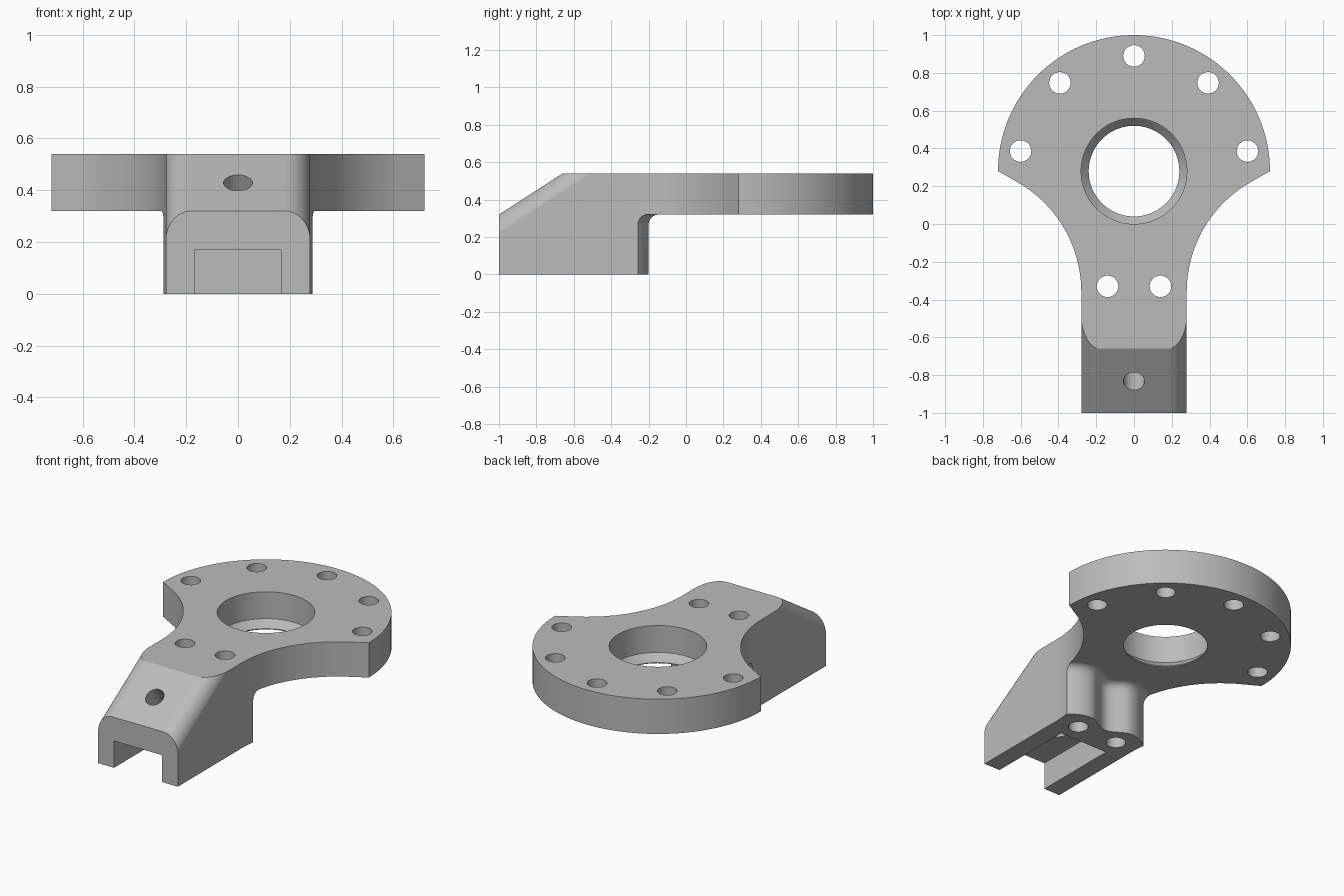
import bpy, bmesh
from math import sin, cos, pi, radians, atan2
from mathutils import Matrix, Vector

cube = bpy.data.objects.get("Cube")
if cube:
    bpy.data.objects.remove(cube)

TOP, UNDER = 0.54, 0.32        # plate faces
HALF = 0.279                   # arm half width
CY, R = 0.28, 0.72             # ring centre and radius

grey = bpy.data.materials.new("machined grey")
grey.use_nodes = True
tone = (0.5, 0.5, 0.5, 1)
grey.diffuse_color = tone
grey.node_tree.nodes["Principled BSDF"].inputs["Base Color"].default_value = tone


def arc(cx, cy, r, a0, a1, n):
    """Points on an arc, angles in degrees."""
    angles = [radians(a0 + (a1 - a0) * i / n) for i in range(n + 1)]
    return [(cx + r * cos(a), cy + r * sin(a)) for a in angles]


def loft(name, layers):
    """Closed solid through matching loops of 3D points."""
    bm = bmesh.new()
    loops = [[bm.verts.new(p) for p in layer] for layer in layers]
    n = len(loops[0])
    for low, high in zip(loops, loops[1:]):
        for i in range(n):
            j = (i + 1) % n
            bm.faces.new((low[i], low[j], high[j], high[i]))
    bm.faces.new(loops[0][::-1])
    bm.faces.new(loops[-1])
    bmesh.ops.recalc_face_normals(bm, faces=bm.faces)
    mesh = bpy.data.meshes.new(name)
    bm.to_mesh(mesh)
    bm.free()
    mesh.materials.append(grey)
    obj = bpy.data.objects.new(name, mesh)
    bpy.context.collection.objects.link(obj)
    return obj


def prism(name, outline, z0, z1):
    return loft(name, [[(x, y, z) for x, y in outline] for z in (z0, z1)])


def turned(name, x, y, rings, n=48):
    """Turned solid from (radius, z) rings."""
    return loft(name, [[(px, py, z) for px, py in arc(x, y, r, 0, 360 - 360 / n, n - 1)]
                       for r, z in rings])


def cut(target, cutter):
    cutter.hide_render = True
    mod = target.modifiers.new("cut", "BOOLEAN")
    mod.operation = "DIFFERENCE"
    mod.solver = "EXACT"
    mod.object = cutter
    bpy.context.view_layer.objects.active = target
    bpy.ops.object.modifier_apply(modifier=mod.name)
    bpy.data.objects.remove(cutter)


# Body: half ring, short straight shoulders, concave flanks, straight arm
waist, flank = -0.36, 0.669
right = arc(HALF + flank, waist, flank, 180, 120, 24)
left = [(-x, y) for x, y in reversed(right)]
ring = arc(0, CY, R, 0, 180, 72)
body = prism("bracket_body", [(HALF, -1)] + right + ring + left + [(-HALF, -1)], 0, TOP)

# Undercut behind the foot: two rounded bosses with a filleted top edge
def back_edge(x):
    a = abs(x)
    if a > 0.15:
        return -0.20 - 0.06 * min((a - 0.15) / 0.14, 1) ** 2
    return -0.23 - 0.03 * cos(pi * a / 0.15)

xs = [-1] + [-0.29 + 0.58 * i / 40 for i in range(41)] + [1]
fillet = 0.055
steps = [(0, -0.1)] + [(fillet * (1 - cos(t)), UNDER - fillet + fillet * sin(t))
                       for t in [pi / 2 * k / 8 for k in range(9)]]
layers = [[(x, back_edge(x) + off, z) for x in xs] + [(1, 1.3, z), (-1, 1.3, z)]
          for off, z in steps]
cut(body, loft("undercut", layers))

# Sloped nose with rounded side edges
slope = atan2(0.22, 0.34)
along = Vector((0, cos(slope), sin(slope)))
up = Vector((0, -sin(slope), cos(slope)))
start = Vector((0, -1, UNDER))
r = 0.1
edge = arc(0.28 - r, -r, r, 0, 90, 12)
section = ([(1, 1), (1, -r)] + edge
           + [(-x, v) for x, v in reversed(edge)] + [(-1, -r), (-1, 1)])
cut(body, loft("nose_slope", [[start + Vector((x, 0, 0)) + up * v + along * d
                               for x, v in section] for d in (-0.6, 1.0)]))

# Channel under the arm
w = 0.168
cut(body, prism("channel", [(-w, -1.2), (w, -1.2), (w, -0.45), (-w, -0.45)], -0.1, 0.17))

# Main bore with a conical seat at its lower end
cut(body, turned("main_bore", 0, CY, [(0.24, 0.2), (0.24, UNDER + 0.005), (0.28, UNDER + 0.05),
                                      (0.28, 0.7)], 80))

# Bolt holes around the ring and through the foot
spots = arc(0, CY, 0.61, 10, 170, 4) + [(-0.14, -0.33), (0.14, -0.33)]
for x, y in spots:
    cut(body, turned("bolt_hole", x, y, [(0.057, -0.1), (0.057, 0.7)], 32))

# Angled hole from the slope into the channel
drill = turned("angled_hole", 0, 0, [(0.056, -0.36), (0.056, 0.2)], 32)
drill.data.transform(Matrix.Translation((0, -0.832, 0.428)) @ Matrix.Rotation(slope, 4, "X"))
cut(body, drill)

# Smooth curves, crisp edges
bpy.ops.object.select_all(action="DESELECT")
body.select_set(True)
bpy.context.view_layer.objects.active = body
bpy.ops.object.shade_smooth_by_angle(angle=radians(25))
normals = body.modifiers.new("weighted_normals", "WEIGHTED_NORMAL")
normals.keep_sharp = True
